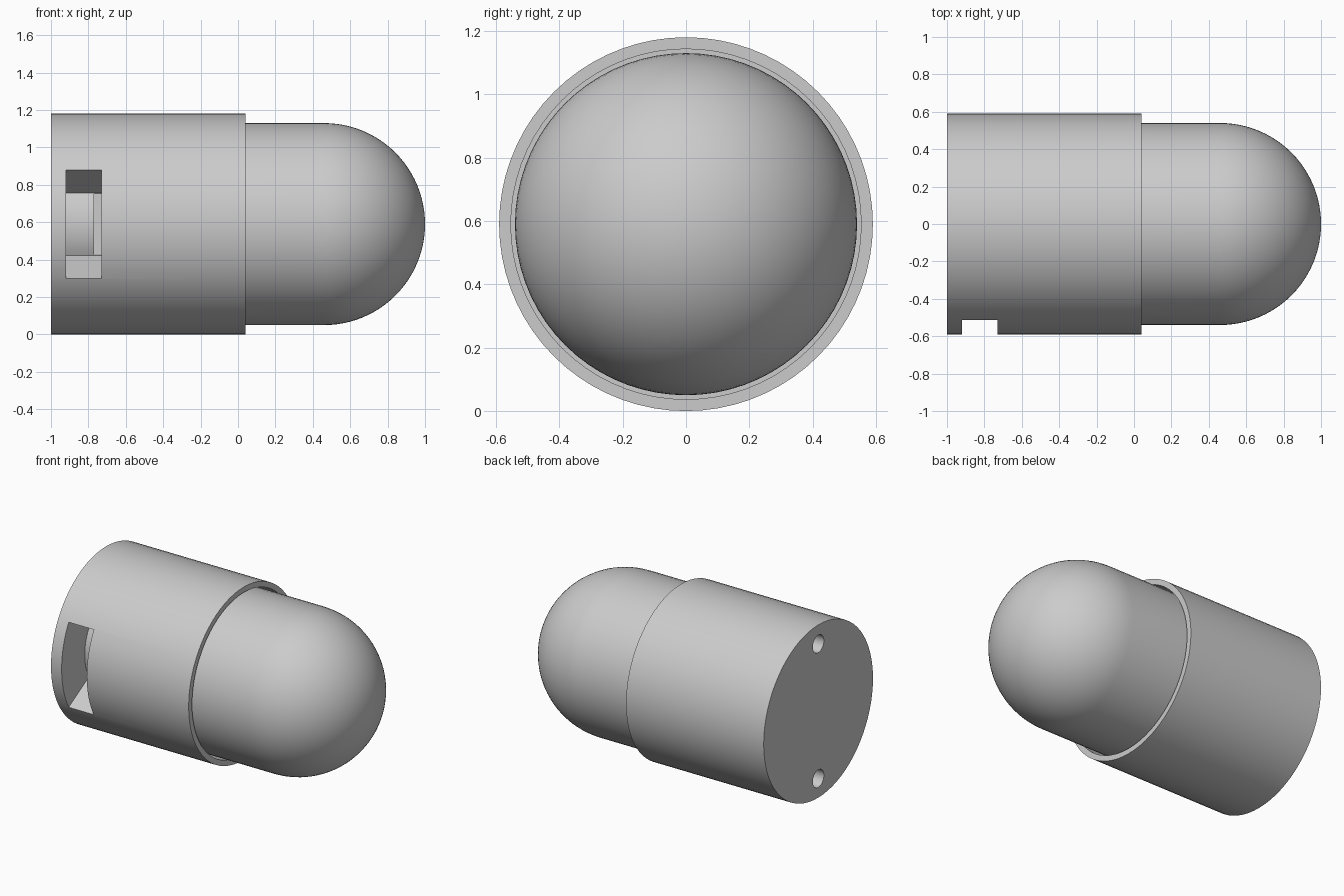
import bpy, bmesh, math
from mathutils import Matrix, Vector

if "Cube" in bpy.data.objects:
    bpy.data.objects.remove(bpy.data.objects["Cube"], do_unlink=True)

AXIS_Z = 0.59      # height of the long axis
SEGMENTS = 72

grey = bpy.data.materials.new("light_grey")
grey.use_nodes = True
grey.diffuse_color = (0.6, 0.6, 0.6, 1)
grey.node_tree.nodes["Principled BSDF"].inputs["Base Color"].default_value = (0.6, 0.6, 0.6, 1)


def add_object(name, bm):
    bmesh.ops.recalc_face_normals(bm, faces=bm.faces)
    mesh = bpy.data.meshes.new(name)
    bm.to_mesh(mesh)
    bm.free()
    mesh.materials.append(grey)
    obj = bpy.data.objects.new(name, mesh)
    obj.location.z = AXIS_Z
    bpy.context.collection.objects.link(obj)
    return obj


def revolve(name, profile):
    """Spin (x, radius) points around the x axis."""
    bm = bmesh.new()
    verts = [bm.verts.new((x, r, 0)) for x, r in profile]
    edges = [bm.edges.new(pair) for pair in zip(verts, verts[1:])]
    bmesh.ops.spin(bm, geom=verts + edges, cent=(0, 0, 0), axis=(1, 0, 0),
                   angle=math.tau, steps=SEGMENTS, use_duplicate=False)
    bmesh.ops.remove_doubles(bm, verts=bm.verts, dist=0.0005)
    return add_object(name, bm)


def prism(name, outline, x0, x1):
    """Extrude a (y, z) outline along x."""
    bm = bmesh.new()
    face = bm.faces.new([bm.verts.new((x0, y, z)) for y, z in outline])
    new = bmesh.ops.extrude_face_region(bm, geom=[face])["geom"]
    bmesh.ops.translate(bm, vec=Vector((x1 - x0, 0, 0)),
                        verts=[g for g in new if isinstance(g, bmesh.types.BMVert)])
    return add_object(name, bm)


def activate(obj):
    bpy.ops.object.select_all(action="DESELECT")
    obj.select_set(True)
    bpy.context.view_layer.objects.active = obj


def cut(obj, cutter):
    cutter.hide_render = True
    mod = obj.modifiers.new("cut", "BOOLEAN")
    mod.operation = "DIFFERENCE"
    mod.solver = "EXACT"
    mod.object = cutter
    activate(obj)
    bpy.ops.object.modifier_apply(modifier=mod.name)
    bpy.data.objects.remove(cutter, do_unlink=True)


# Cup-shaped housing with a deep socket for the dome
housing = revolve("housing", [(-1, 0), (-1, 0.59), (0.04, 0.59), (0.04, 0.553),
                              (-0.2, 0.553), (-0.2, 0)])

# Side slot with radial end walls and a curved back wall
half = math.radians(29.5)
steps = 12
inner = [(-0.34 * math.cos(a), 0.34 * math.sin(a))
         for a in (half * (2 * i / steps - 1) for i in range(steps + 1))]
outer = [(-0.75 * math.cos(a), 0.75 * math.sin(a)) for a in (half, 0, -half)]
cut(housing, prism("slot_cutter", inner + outer, -0.92, -0.73))

# Flat notch at the inner end of the slot
cut(housing, prism("notch_cutter", [(-0.29, -0.162), (-0.29, 0.162),
                                    (-0.36, 0.162), (-0.36, -0.162)], -0.77, -0.731))

# Two screw holes in the base
for side in (-1, 1):
    bm = bmesh.new()
    bmesh.ops.create_cone(bm, cap_ends=True, segments=32, radius1=0.06, radius2=0.06, depth=0.8,
                          matrix=Matrix.Translation((-1, 0, side * 0.46))
                          @ Matrix.Rotation(math.pi / 2, 4, "Y"))
    cut(housing, add_object("hole_cutter", bm))

# Round-nosed dome seated in the socket
arc = [(0.46 + 0.54 * math.sin(t), 0.54 * math.cos(t))
       for t in (math.pi / 2 * i / 24 for i in range(24))]
dome = revolve("dome", [(-0.2, 0), (-0.2, 0.54)] + arc + [(1, 0)])

for obj in (housing, dome):
    activate(obj)
    bpy.ops.object.shade_smooth_by_angle(angle=math.radians(30))
